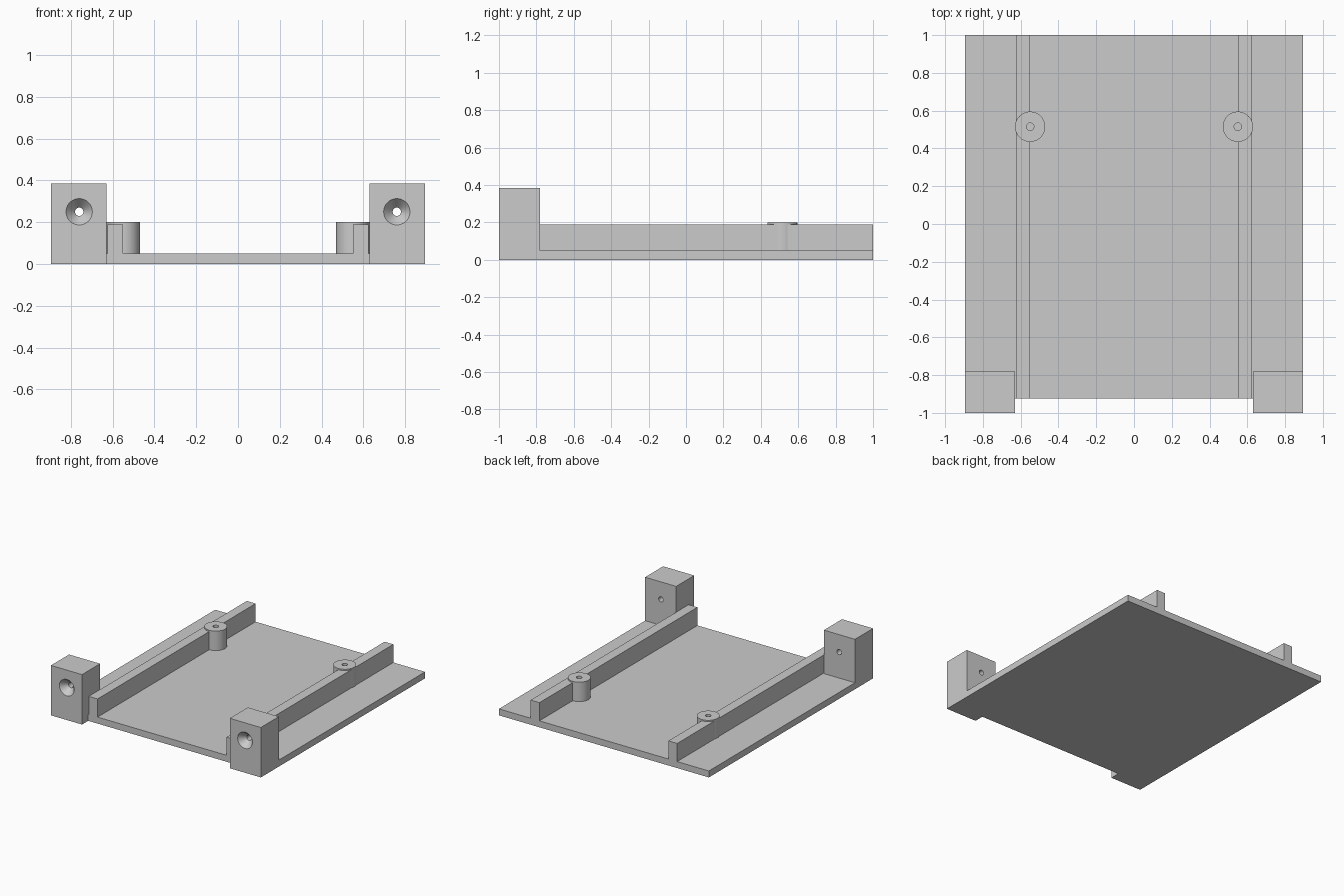
import bpy, bmesh, math

if "Cube" in bpy.data.objects:
    bpy.data.objects.remove(bpy.data.objects["Cube"])

PLATE_T = 0.05
POST = (0.55, 0.515)


def make(name, bm):
    bmesh.ops.recalc_face_normals(bm, faces=bm.faces)
    me = bpy.data.meshes.new(name)
    bm.to_mesh(me)
    bm.free()
    ob = bpy.data.objects.new(name, me)
    bpy.context.collection.objects.link(ob)
    return ob


def extrude_outline(name, pts, z0, z1):
    bm = bmesh.new()
    face = bm.faces.new([bm.verts.new((x, y, z0)) for x, y in pts])
    ext = bmesh.ops.extrude_face_region(bm, geom=[face])
    for v in ext["geom"]:
        if isinstance(v, bmesh.types.BMVert):
            v.co.z = z1
    return make(name, bm)


def box(name, x0, x1, y0, y1, z0, z1):
    return extrude_outline(name, [(x0, y0), (x1, y0), (x1, y1), (x0, y1)], z0, z1)


def lathe(name, stations, centre, along_y=False, n=48):
    """Round solid from (radius, position) stations along z or y."""
    bm = bmesh.new()
    rings = []
    for r, p in stations:
        ring = []
        for i in range(n):
            a = 2 * math.pi * i / n
            u, w = centre[0] + r * math.cos(a), centre[1] + r * math.sin(a)
            ring.append(bm.verts.new((u, p, w) if along_y else (u, w, p)))
        rings.append(ring)
    for a, b in zip(rings, rings[1:]):
        for i in range(n):
            j = (i + 1) % n
            bm.faces.new((a[i], a[j], b[j], b[i]))
    bm.faces.new(rings[0])
    bm.faces.new(rings[-1])
    return make(name, bm)


def finish(ob, cutter):
    """Cut the hole, smooth round walls, mirror to the left side."""
    cut = ob.modifiers.new("hole", "BOOLEAN")
    cut.operation = "DIFFERENCE"
    cut.solver = "EXACT"
    cut.object = cutter
    ob.modifiers.new("mirror", "MIRROR").use_mirror_merge = False
    bpy.ops.object.select_all(action="DESELECT")
    ob.select_set(True)
    bpy.context.view_layer.objects.active = ob
    for m in list(ob.modifiers):
        bpy.ops.object.modifier_apply(modifier=m.name)
    bpy.ops.object.shade_smooth_by_angle(angle=math.radians(30))


# Base plate, notched around the corner blocks
half = [(0.63, -0.925), (0.63, -0.78), (0.895, -0.78), (0.895, 1.0)]
extrude_outline("base_plate", half + [(-x, y) for x, y in reversed(half)], 0, PLATE_T)

# Front mounting blocks with countersunk screw holes
block = box("mounting_block", 0.63, 0.895, -1.0, -0.78, 0, 0.385)
screw = lathe("screw_cutter", [(0.106, -1.05), (0.02, -0.95), (0.02, -0.7)],
              (0.76, 0.25), along_y=True)
finish(block, screw)

# Long rails and screw posts, sharing one blind pilot hole
rail = box("side_rail", 0.55, 0.625, -0.925, 1.0, PLATE_T, 0.19)
post = lathe("screw_post", [(0.08, PLATE_T), (0.08, 0.2)], POST)
pilot = lathe("pilot_cutter", [(0.02, PLATE_T - 0.01), (0.02, 0.25)], POST)
finish(rail, pilot)
finish(post, pilot)

# Remove the cutters
for c in (screw, pilot):
    bpy.data.objects.remove(c, do_unlink=True)
